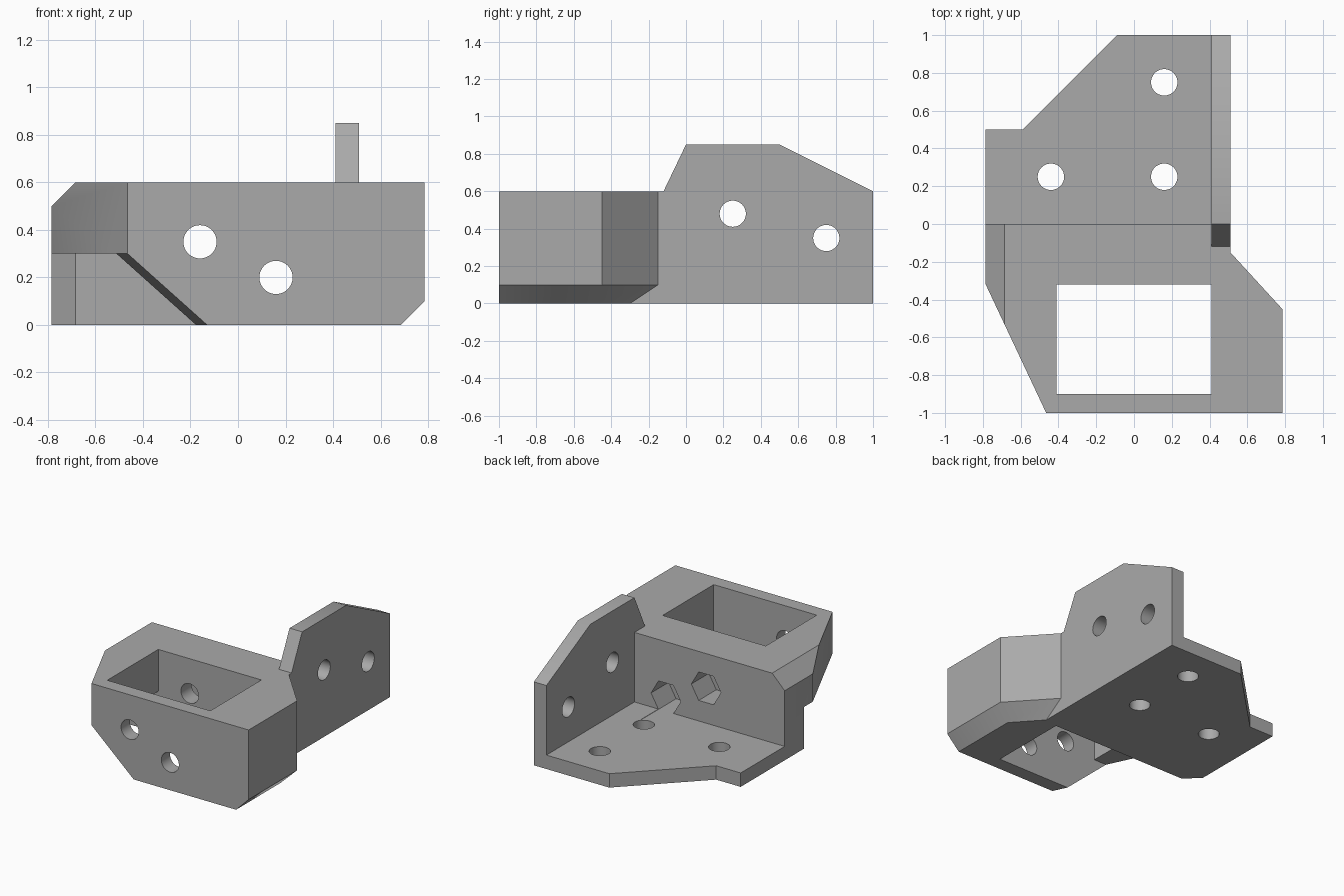
import bpy
import bmesh
from math import pi, radians
from mathutils import Matrix

if "Cube" in bpy.data.objects:
    bpy.data.objects.remove(bpy.data.objects["Cube"])

grey = bpy.data.materials.new("plain_grey")
grey.use_nodes = True
colour = (0.4, 0.4, 0.4, 1)
grey.diffuse_color = colour
grey.node_tree.nodes["Principled BSDF"].inputs["Base Color"].default_value = colour


def finish(name, bm):
    bmesh.ops.recalc_face_normals(bm, faces=bm.faces)
    mesh = bpy.data.meshes.new(name)
    bm.to_mesh(mesh)
    bm.free()
    mesh.materials.append(grey)
    obj = bpy.data.objects.new(name, mesh)
    bpy.context.collection.objects.link(obj)
    return obj


def loft(name, rings):
    """Closed solid through rings of equal point count."""
    bm = bmesh.new()
    loops = [[bm.verts.new(p) for p in ring] for ring in rings]
    n = len(loops[0])
    for a, b in zip(loops, loops[1:]):
        for i in range(n):
            j = (i + 1) % n
            bm.faces.new((a[i], a[j], b[j], b[i]))
    bm.faces.new(loops[0])
    bm.faces.new(loops[-1])
    return finish(name, bm)


def prism(name, outline, low, high, axis="z"):
    place = {"x": lambda p, t: (t, *p),
             "y": lambda p, t: (p[0], t, p[1]),
             "z": lambda p, t: (*p, t)}[axis]
    return loft(name, [[place(p, t) for p in outline] for t in (low, high)])


def rod(name, centre, axis, radius, length, sides=48):
    turn = {"x": Matrix.Rotation(pi / 2, 4, "Y"),
            "y": Matrix.Rotation(pi / 2, 4, "X"),
            "z": Matrix()}[axis]
    bm = bmesh.new()
    bmesh.ops.create_cone(bm, cap_ends=True, segments=sides, radius1=radius,
                          radius2=radius, depth=length,
                          matrix=Matrix.Translation(centre) @ turn)
    return finish(name, bm)


def combine(target, tool, operation="DIFFERENCE"):
    tool.hide_render = True
    mod = target.modifiers.new("join", "BOOLEAN")
    mod.operation, mod.solver, mod.object = operation, "EXACT", tool
    bpy.context.view_layer.objects.active = target
    bpy.ops.object.modifier_apply(modifier=mod.name)
    bpy.data.objects.remove(tool)


W = 0.785     # half width

# Housing: outline with lower edges chamfered on the +x side
left_side = [(0.51, 0), (-W, 0), (-W, -0.32), (-0.465, -1)]
top = left_side + [(W, -1), (W, -0.45), (0.51, -0.15)]
foot = left_side + [(W - 0.1, -1), (W - 0.1, -0.494), (0.51, -0.3)]
bracket = loft("mounting_bracket", [[(x, y, z) for x, y in ring]
               for ring, z in ((foot, 0), (top, 0.1), (top, 0.6))])

# Pocket, upper side chamfer and opening under the -x wall
combine(bracket, prism("pocket", [(-0.41, -0.9), (0.41, -0.9), (0.41, -0.32),
                                  (-0.41, -0.32)], -0.1, 0.7))
combine(bracket, prism("top_chamfer", [(-0.885, 0.4), (-0.585, 0.7), (-0.885, 0.7)],
                       -1.2, 0.2, "y"))
combine(bracket, prism("side_opening", [(-1, -0.9), (-0.4, -0.9), (-0.4, -0.32),
                       (W - 1.47, -0.32), (-1, -0.005)], -0.1, 0.3))


# Sloped cut on the lower corner of the front wall
def corner_ring(z):
    shift = -0.465 + 1.117 * (0.3 - z)
    return [(-1.1, -1.1, z), (shift + 0.047, -1.1, z),
            (shift - 0.07, -0.85, z), (-1.1, -0.85, z)]


combine(bracket, loft("front_corner_cut", [corner_ring(-0.1), corner_ring(0.3)]))

# Base plate and upright side plate
combine(bracket, prism("base_plate", [(-W, -0.1), (-W, 0.5), (-0.59, 0.5), (-0.09, 1),
                       (0.51, 1), (0.51, -0.1)], 0, 0.1), "UNION")
combine(bracket, prism("side_plate", [(-0.12, 0), (-0.12, 0.6), (0, 0.85), (0.5, 0.85),
                       (1, 0.6), (1, 0)], 0.41, 0.51, "x"), "UNION")

# Screw holes
for x, y in ((-0.44, 0.25), (0.16, 0.25), (0.16, 0.75)):
    combine(bracket, rod("base_hole", (x, y, 0.05), "z", 0.07, 0.3))
for y, z in ((0.25, 0.48), (0.75, 0.35)):
    combine(bracket, rod("plate_hole", (0.46, y, z), "x", 0.07, 0.3))

# Housing holes with hexagonal nut traps at the back
for x, z in ((-0.16, 0.35), (0.16, 0.2)):
    combine(bracket, rod("housing_hole", (x, -0.6, z), "y", 0.07, 1.1))
    trap = rod("nut_trap", (0, 0, 0), "y", 0.118, 0.4, 6)
    trap.data.transform(Matrix.Translation((x, 0, z)) @ Matrix.Rotation(pi / 6, 4, "Y"))
    combine(bracket, trap)

# Smooth hole walls, sharp edges elsewhere
bpy.ops.object.select_all(action="DESELECT")
bracket.select_set(True)
bpy.context.view_layer.objects.active = bracket
bpy.ops.object.shade_smooth_by_angle(angle=radians(30))
